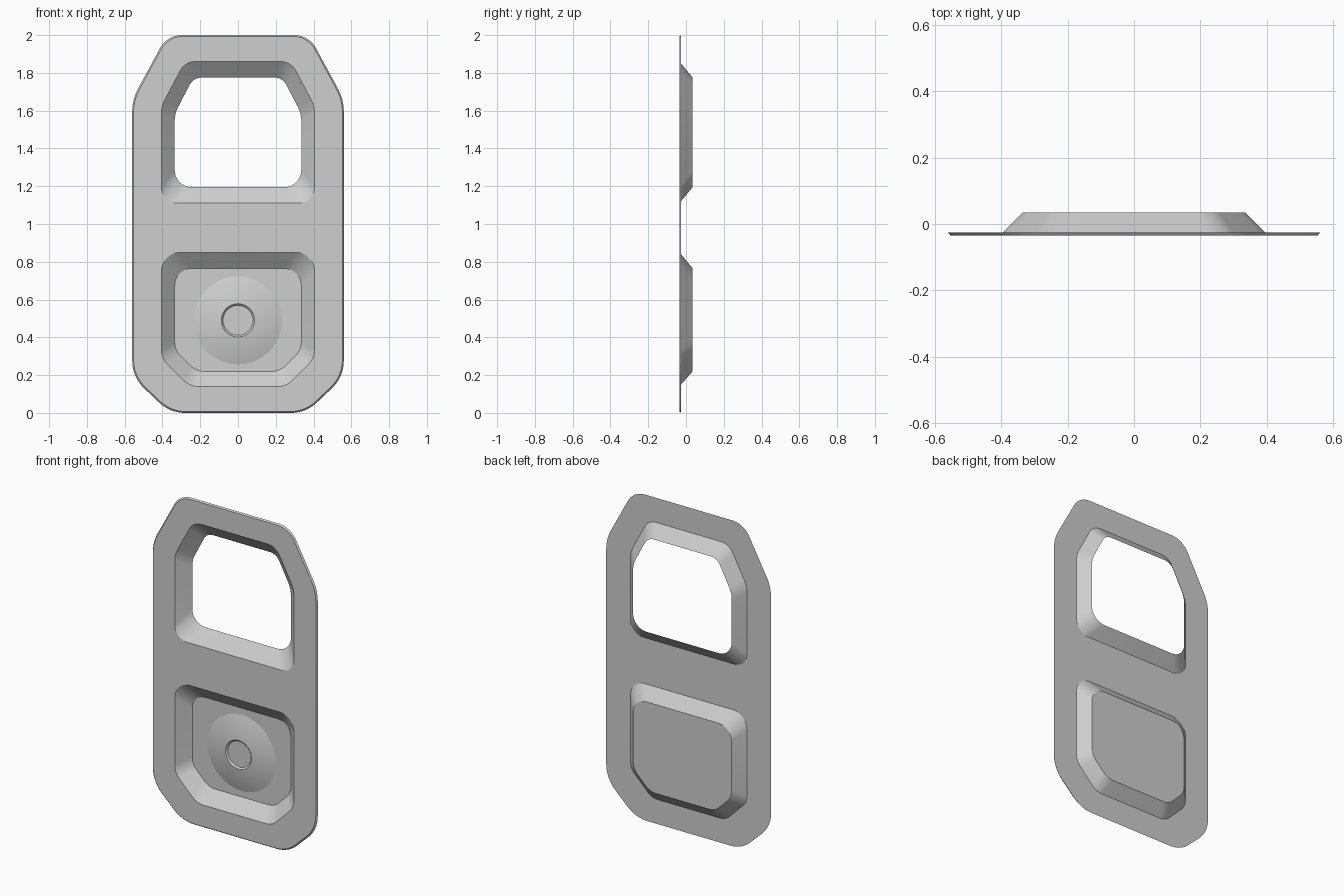
import bpy, bmesh, math
from mathutils import Vector

cube = bpy.data.objects.get("Cube")
if cube:
    bpy.data.objects.remove(cube, do_unlink=True)

grey = bpy.data.materials.new("light grey")
grey.use_nodes = True
color = (0.62, 0.62, 0.62, 1)
grey.diffuse_color = color
grey.node_tree.nodes["Principled BSDF"].inputs["Base Color"].default_value = color

FRONT, BACK, DEEP = -0.035, -0.026, 0.035
STEPS = 10


def rounded(half):
    """Mirror right-hand corners (x, z, radius), listed bottom to top, and round them."""
    corners = half + [(-x, z, r) for x, z, r in reversed(half)]
    pts = []
    for i, (x, z, r) in enumerate(corners):
        p = Vector((x, z))
        a = (Vector(corners[i - 1][:2]) - p).normalized()
        b = (Vector(corners[(i + 1) % len(corners)][:2]) - p).normalized()
        inner = a.angle(b)
        mid = (a + b).normalized()
        centre = p + mid * (r / math.sin(inner / 2))
        start = p + a * (r / math.tan(inner / 2)) - centre
        turn = math.pi - inner
        for k in range(STEPS + 1):
            t = turn * k / STEPS
            c, s = math.cos(t), math.sin(t)
            pts.append(centre + Vector((start.x * c - start.y * s,
                                        start.x * s + start.y * c)))
    return pts


def ring(bm, pts, y):
    return [bm.verts.new((p.x, y, p.y)) for p in pts]


def bridge(bm, a, b):
    n = len(a)
    for i in range(n):
        j = (i + 1) % n
        bm.faces.new((a[i], a[j], b[j], b[i]))


def fill(bm, loops, facing):
    """Fill the first loop, leaving the others as holes."""
    edges = []
    for loop in loops:
        for i, v in enumerate(loop):
            w = loop[(i + 1) % len(loop)]
            edges.append(bm.edges.get((v, w)) or bm.edges.new((v, w)))
    bmesh.ops.triangle_fill(bm, edges=edges, use_beauty=True, normal=(0, facing, 0))


def finish(bm, name, recalc=True):
    if recalc:
        bmesh.ops.recalc_face_normals(bm, faces=bm.faces[:])
    mesh = bpy.data.meshes.new(name)
    bm.to_mesh(mesh)
    bm.free()
    mesh.materials.append(grey)
    obj = bpy.data.objects.new(name, mesh)
    bpy.context.collection.objects.link(obj)
    bpy.ops.object.select_all(action="DESELECT")
    obj.select_set(True)
    bpy.context.view_layer.objects.active = obj
    bpy.ops.object.shade_smooth_by_angle(angle=math.radians(30))
    return obj


# Outlines of the plate and the two recesses
plate = rounded([(0.36, 0, 0.2), (0.56, 0.19, 0.2), (0.56, 1.66, 0.26), (0.375, 2, 0.13)])
upper_out = rounded([(0.405, 1.11, 0.085), (0.405, 1.625, 0.16), (0.28, 1.86, 0.09)])
upper_in = rounded([(0.335, 1.195, 0.09), (0.335, 1.585, 0.16), (0.236, 1.775, 0.07)])
lower_out = rounded([(0.255, 0.14, 0.1), (0.405, 0.29, 0.1), (0.405, 0.85, 0.1)])
lower_in = rounded([(0.222, 0.22, 0.1), (0.335, 0.333, 0.1), (0.335, 0.765, 0.09)])

# Thin plate with a chamfered rim and two openings
bm = bmesh.new()
front_rim = ring(bm, [Vector((p.x * 0.987, 1 + (p.y - 1) * 0.993)) for p in plate], FRONT)
back_rim = ring(bm, plate, BACK)
bridge(bm, front_rim, back_rim)
t = (BACK - FRONT) / (DEEP - FRONT)
front_holes, back_holes = [], []
for out, inn in ((upper_out, upper_in), (lower_out, lower_in)):
    front_holes.append(ring(bm, out, FRONT))
    back_holes.append(ring(bm, [a.lerp(b, t) for a, b in zip(out, inn)], BACK))
fill(bm, [front_rim] + front_holes, -1)
fill(bm, [back_rim] + back_holes, 1)
finish(bm, "plate")

# Sloping recess walls; only the lower recess has a floor
for name, out, inn, floor in (("upper_opening_wall", upper_out, upper_in, False),
                              ("lower_recess", lower_out, lower_in, True)):
    bm = bmesh.new()
    rim, deep = ring(bm, out, FRONT), ring(bm, inn, DEEP)
    bridge(bm, rim, deep)
    if floor:
        bm.faces.new(deep)
    finish(bm, name)

# Shallow dome on the recess floor with a small sunken centre
RADIUS, HEIGHT, HOLE, CENTRE_Z = 0.233, 0.035, 0.088, 0.49
profile = []
for k in range(9):
    r = RADIUS + (HOLE - RADIUS) * k / 8
    profile.append((r, DEEP - HEIGHT * (1 - (r / RADIUS) ** 2)))
profile.append((HOLE - 0.009, profile[-1][1] + 0.009))
bm = bmesh.new()
loops = []
for r, y in profile:
    angles = [math.tau * i / 64 for i in range(64)]
    loops.append(ring(bm, [Vector((r * math.cos(a), CENTRE_Z + r * math.sin(a)))
                           for a in angles], y))
for a, b in zip(loops, loops[1:]):
    bridge(bm, a, b)
bm.faces.new(loops[-1])
bmesh.ops.recalc_face_normals(bm, faces=bm.faces[:])
if bm.faces[0].normal.y > 0:
    bmesh.ops.reverse_faces(bm, faces=bm.faces[:])
finish(bm, "dome", recalc=False)
